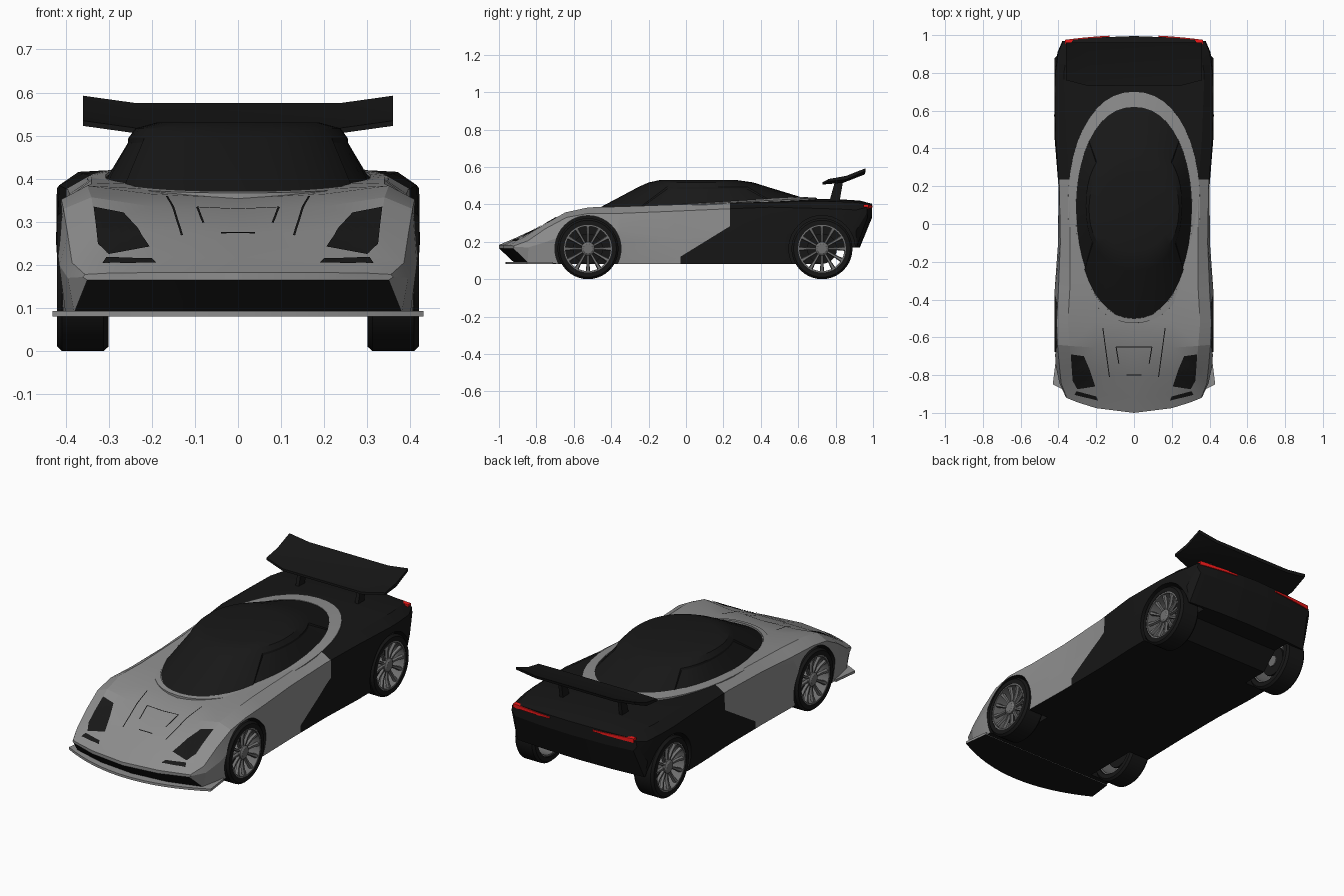
import bpy, bmesh, math
from mathutils import Matrix, Vector
from mathutils.bvhtree import BVHTree

if "Cube" in bpy.data.objects:
    bpy.data.objects.remove(bpy.data.objects["Cube"])


def material(name, r, g, b):
    m = bpy.data.materials.new(name)
    m.diffuse_color = (r, g, b, 1)
    m.use_nodes = True
    m.node_tree.nodes["Principled BSDF"].inputs["Base Color"].default_value = m.diffuse_color
    return m


BLACK = material("black_paint", .008, .008, .008)
GREY = material("grey_paint", .27, .27, .27)
GLASS = material("dark_glass", .009, .009, .009)
RIM = material("rim_metal", .16, .16, .16)
RED = material("red_lamp", .9, .01, .01)


def finish(name, bm, mats, angle=25):
    bmesh.ops.recalc_face_normals(bm, faces=bm.faces[:])
    me = bpy.data.meshes.new(name)
    bm.to_mesh(me)
    bm.free()
    ob = bpy.data.objects.new(name, me)
    bpy.context.collection.objects.link(ob)
    for m in mats:
        me.materials.append(m)
    if angle:
        bpy.ops.object.select_all(action='DESELECT')
        ob.select_set(True)
        bpy.context.view_layer.objects.active = ob
        bpy.ops.object.shade_smooth_by_angle(angle=math.radians(angle))
    return ob


def loft(bm, sections, closed=True, caps=True, loop=False):
    """Skin a list of equal-length point lists."""
    rings = [[bm.verts.new(p) for p in s] for s in sections]
    n = len(rings[0])
    pairs = list(zip(rings, rings[1:])) + ([(rings[-1], rings[0])] if loop else [])
    for a, b in pairs:
        for i in range(n if closed else n - 1):
            j = (i + 1) % n
            bm.faces.new((a[i], a[j], b[j], b[i]))
    if caps and not loop:
        bm.faces.new(rings[0])
        bm.faces.new(rings[-1])
    return rings


# Body shell: half sections, lofted along y and mirrored
# y, bow, z_bottom, w_bottom, w_mid, z_mid, w_shoulder, z_shoulder, w_top, z_top, z_centre
stations = [
    (-1.0, .10, .165, .35, .36, .172, .355, .178, .30, .181, .183),
    (-.92, .08, .09, .38, .395, .17, .385, .205, .31, .222, .217),
    (-.80, .05, .085, .40, .415, .20, .395, .27, .33, .288, .272),
    (-.66, .02, .08, .41, .42, .24, .405, .33, .34, .357, .325),
    (-.52, 0, .08, .41, .42, .26, .41, .352, .35, .384, .355),
    (-.35, 0, .08, .405, .42, .26, .40, .352, .34, .388, .37),
    (-.10, 0, .08, .40, .402, .22, .39, .362, .34, .397, .39),
    (.20, 0, .08, .40, .40, .22, .395, .375, .34, .407, .40),
    (.45, 0, .08, .41, .42, .25, .415, .385, .36, .412, .42),
    (.72, 0, .08, .41, .425, .26, .42, .378, .37, .416, .43),
    (.81, 0, .17, .41, .42, .26, .415, .375, .37, .415, .428),
    (.93, -.02, .17, .385, .405, .26, .40, .37, .35, .41, .42),
    (.995, -.03, .33, .36, .38, .355, .375, .385, .32, .398, .403)]


def half_section(y, bow, zb, wb, wm, zm, ws, zs, wt, zt, zc):
    pts = [(0, zb), (.2, zb), (wb, zb), (wm, zm), (ws, zs), (wt, zt), (.2, (zc * 2 + zt) / 3), (0, zc)]
    return [(x, y + bow * (x / .4) ** 2, z) for x, z in pts]


bm = bmesh.new()
rings = loft(bm, [half_section(*s) for s in stations], closed=False, caps=False)
for r in (rings[0], rings[-1]):
    for q in ((0, 1, 6, 7), (1, 2, 5, 6), (2, 3, 4, 5)):
        bm.faces.new([r[i] for i in q])
bmesh.ops.mirror(bm, geom=bm.verts[:] + bm.edges[:] + bm.faces[:], axis='X', merge_dist=.0001)
bmesh.ops.recalc_face_normals(bm, faces=bm.faces[:])

# Two-tone paint split along a diagonal behind the doors
for co, no in (((0, .235, 0), (0, 1, 0)), ((0, -.03, 0), (0, 1, 0)), ((0, .23, .28), (0, .16, -.26))):
    bmesh.ops.bisect_plane(bm, geom=bm.verts[:] + bm.edges[:] + bm.faces[:], plane_co=co, plane_no=no)
bm.normal_update()
for f in bm.faces:
    c, n = f.calc_center_median(), f.normal
    grey = c.y < -.03 or (c.y < .235 and .16 * (c.y - .23) - .26 * (c.z - .28) < 0)
    mouth = c.y < -.86 and n.z < -.2
    f.material_index = int(grey and not mouth and n.z > -.7)
body = finish("body_shell", bm, [BLACK, GREY], None)

# Wheel arches
AXLES, R = (-.524, .727), .163
bm = bmesh.new()
for y in AXLES:
    for s in (-1, 1):
        bmesh.ops.create_cone(bm, cap_ends=True, segments=40, radius1=.177, radius2=.177, depth=.24,
                              matrix=Matrix.Translation((s * .4, y, R)) @ Matrix.Rotation(math.pi / 2, 4, 'Y'))
cutter = finish("arch_cutter", bm, [BLACK], None)
cutter.hide_render = True
mod = body.modifiers.new("arches", 'BOOLEAN')
mod.operation, mod.object, mod.solver = 'DIFFERENCE', cutter, 'EXACT'
bpy.context.view_layer.objects.active = body
body.select_set(True)
bpy.ops.object.modifier_apply(modifier="arches")
bpy.data.objects.remove(cutter)
bpy.ops.object.select_all(action='DESELECT')
body.select_set(True)
bpy.ops.object.shade_smooth_by_angle(angle=math.radians(14))

# Front splitter
bm = bmesh.new()
xs = [-.43 + .86 * i / 16 for i in range(17)]
loft(bm, [[(x, -.965 + .1 * (x / .4) ** 2, .08), (x, -.965 + .1 * (x / .4) ** 2, .093),
           (x * .96, -.71, .093), (x * .96, -.71, .08)] for x in xs])
bmesh.ops.recalc_face_normals(bm, faces=bm.faces[:])
for f in bm.faces:
    f.material_index = int(f.normal.z < -.5)
finish("front_splitter", bm, [GREY, BLACK])


# Canopy and the grey surround
def oval(front, back, rx, zf, zb, n=44):
    pts = []
    for i in range(n):
        t = 2 * math.pi * i / n
        c, s = math.cos(t), math.sin(t)
        u = (math.copysign(abs(s) ** .92, s) + 1) / 2
        pts.append((rx * math.copysign(abs(c) ** .92, c), front + (back - front) * u, zf + (zb - zf) * u))
    return pts


bm = bmesh.new()
loft(bm, [oval(-.5, .63, .312, .362, .434), oval(-.25, .44, .255, .495, .492),
          oval(-.2, .36, .238, .517, .517), oval(-.14, .27, .19, .53, .53)])
bmesh.ops.recalc_face_normals(bm, faces=bm.faces[:])
for s in (-1, 1):
    side = [f for f in bm.faces if len(f.verts) == 4 and f.calc_center_median().z < .49
            and f.normal.x * s > .6 and -.2 < f.calc_center_median().y < .5]
    bmesh.ops.inset_region(bm, faces=side, thickness=.01, depth=-.005)
finish("canopy", bm, [GLASS])
bm = bmesh.new()
loft(bm, [oval(-.5, .62, .305, .35, .40), oval(-.5, .62, .308, .371, .44),
          oval(-.525, .70, .35, .367, .435), oval(-.525, .70, .352, .34, .40)], loop=True)
finish("canopy_surround", bm, [GREY])

# Surface details projected down on the body
tree = BVHTree.FromObject(body, bpy.context.evaluated_depsgraph_get())


def decal(name, pts, mat, cuts=4, lift=.004):
    for s in (-1, 1):
        bm = bmesh.new()
        bm.faces.new([bm.verts.new((s * x, y, 0)) for x, y in pts])
        bmesh.ops.triangulate(bm, faces=bm.faces[:])
        bmesh.ops.subdivide_edges(bm, edges=bm.edges[:], cuts=cuts, use_grid_fill=True)
        for v in bm.verts:
            hit = tree.ray_cast(Vector((v.co.x, v.co.y, 1)), Vector((0, 0, -1)))[0]
            v.co.z = hit.z + lift if hit else .2
        ob = finish(name, bm, [mat], None)
        if ob.data.polygons[0].normal.z < 0:
            ob.data.flip_normals()


def seam(name, p, q, w=.0025):
    d = (Vector(q) - Vector(p)).normalized() * w
    o = Vector((-d.y, d.x))
    decal(name, [tuple(Vector(p) + o), tuple(Vector(p) - o), tuple(Vector(q) - o), tuple(Vector(q) + o)],
          BLACK, 6, .003)


decal("headlight", [(.335, -.69), (.265, -.70), (.235, -.77), (.205, -.86), (.30, -.875), (.325, -.83)], GLASS)
decal("lower_lamp", [(.19, -.935), (.315, -.905), (.305, -.885), (.2, -.913)], GLASS)
seam("hood_seam", (.165, -.55), (.13, -.81))
seam("hood_panel_side", (.095, -.65), (.08, -.74))
seam("hood_panel_top", (0, -.65), (.095, -.65))
seam("nose_seam", (0, -.80), (.04, -.80))

# Tail lamps
for s in (-1, 1):
    bm = bmesh.new()
    secs = []
    for i in range(6):
        x = .13 + .235 * i / 5
        y = .995 - .03 * (x / .4) ** 2
        lo, hi = .385 - .0018 * i, .393 + .001 * i
        secs.append([(s * x, y - .02, lo), (s * x, y + .005, lo), (s * x, y + .005, hi), (s * x, y - .02, hi)])
    loft(bm, secs)
    finish("tail_lamp", bm, [RED])

# Rear wing with swept tips, and its struts
bm = bmesh.new()
wing = [(.73, .506), (.84, .515), (.955, .56), (.96, .576), (.84, .535), (.73, .518)]
secs = []
for x, dy, dz in ((-.36, .03, .017), (-.355, .03, .016), (-.24, 0, 0), (.24, 0, 0), (.355, .03, .016), (.36, .03, .017)):
    secs.append([(x, y + dy * (.96 - y) / .23, z + dz) for y, z in wing])
loft(bm, secs)
finish("rear_wing", bm, [BLACK])
for s in (-1, 1):
    bm = bmesh.new()
    loft(bm, [[(s * x, y, z) for y, z in ((.765, .41), (.82, .41), (.84, .525), (.795, .517))] for x in (.17, .19)])
    finish("wing_strut", bm, [BLACK])


# Wheels
def lathe(name, profile, s, y, mat, n=40, loop=True):
    bm = bmesh.new()
    secs = []
    for k in range(n):
        a = 2 * math.pi * k / n
        secs.append([(s * x, y + r * math.cos(a), R + r * math.sin(a)) for x, r in profile])
    rings = loft(bm, secs, closed=loop, loop=True)
    if not loop:
        for i in (0, -1):
            bm.faces.new([r[i] for r in rings])
    return finish(name, bm, [mat], 30)


for y in AXLES:
    for s in (-1, 1):
        lathe("tyre", [(.30, .128), (.30, .152), (.312, R), (.408, R), (.42, .152), (.42, .128)], s, y, BLACK)
        lathe("rim_ring", [(.31, .12), (.31, .13), (.418, .13), (.418, .12)], s, y, RIM)
        lathe("hub", [(.33, .03), (.405, .036), (.412, .026)], s, y, RIM, 24, False)
        lathe("brake_disc", [(.335, .08), (.347, .08)], s, y, BLACK, 32, False)
        bm = bmesh.new()
        for k in range(12):
            rot = Matrix.Translation((0, y, R)) @ Matrix.Rotation(2 * math.pi * k / 12, 4, 'X')
            loft(bm, [[rot @ Vector((s * (x + off), t, r)) for off, t in ((0, -w), (0, w), (.014, w * .6), (.014, -w * .6))]
                      for r, w, x in ((.028, .007, .385), (.08, .008, .388), (.125, .012, .40))])
        finish("spokes", bm, [RIM])
